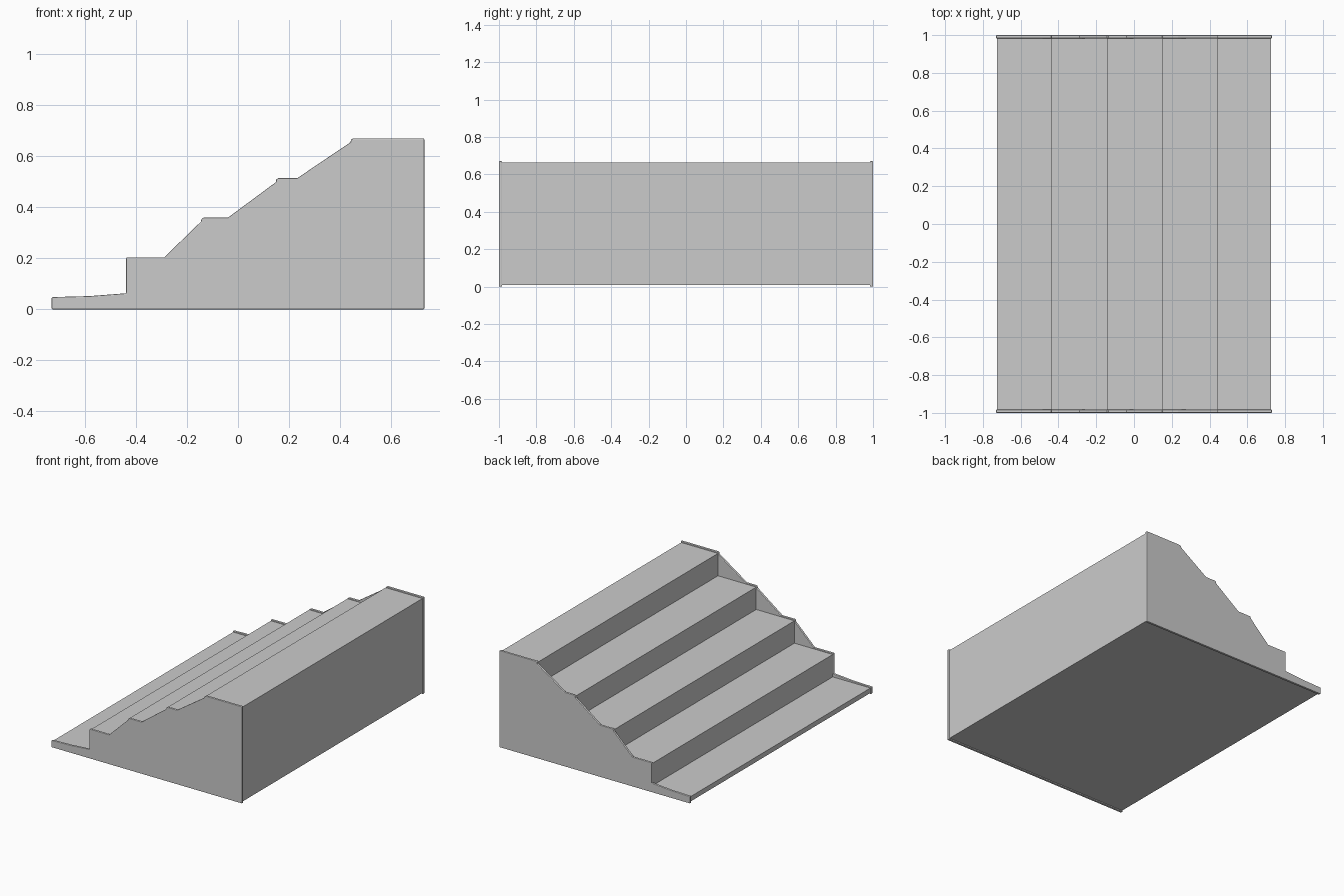
import bpy, bmesh

if "Cube" in bpy.data.objects:
    bpy.data.objects.remove(bpy.data.objects["Cube"])


def extrude_profile(name, points, y0, y1, bevel=0.0):
    """Solid made by extruding an XZ outline along Y."""
    bm = bmesh.new()
    face = bm.faces.new([bm.verts.new((x, y0, z)) for x, z in points])
    geo = bmesh.ops.extrude_face_region(bm, geom=[face])["geom"]
    verts = [g for g in geo if isinstance(g, bmesh.types.BMVert)]
    bmesh.ops.translate(bm, verts=verts, vec=(0, y1 - y0, 0))
    bmesh.ops.recalc_face_normals(bm, faces=bm.faces)
    mesh = bpy.data.meshes.new(name)
    bm.to_mesh(mesh)
    bm.free()
    obj = bpy.data.objects.new(name, mesh)
    bpy.context.collection.objects.link(obj)
    if bevel:
        mod = obj.modifiers.new("edge_bevel", 'BEVEL')
        mod.width = bevel
        mod.segments = 2
        mod.limit_method = 'ANGLE'
        mod.angle_limit = 1.2
    return obj


# Stepped body: five equal treads between the side panels
half, base = 0.725, 0.008
risers = [-0.436, -0.143, 0.15, 0.443]
outline = [(half, base), (-half, base)]
x, z = -half, 0.042
for riser in risers + [half]:
    outline += [(x, z), (riser, z)]
    x, z = riser, z + 0.155
extrude_profile("stair_body", outline, -0.99, 0.99)

# Side panels with sloped skirting that rises toward each riser
panel = [(0.73, 0), (0.73, 0.67), (0.451, 0.67), (0.443, 0.665), (0.441, 0.655),
         (0.232, 0.514), (0.158, 0.514), (0.15, 0.509), (0.148, 0.498),
         (-0.04, 0.359), (-0.136, 0.359), (-0.143, 0.354), (-0.146, 0.343),
         (-0.289, 0.204), (-0.438, 0.204), (-0.438, 0.063),
         (-0.582, 0.052), (-0.73, 0.048), (-0.73, 0)]
for name, y0, y1 in [("front_panel", -1.0, -0.983), ("back_panel", 0.983, 1.0)]:
    extrude_profile(name, panel, y0, y1, bevel=0.004)
